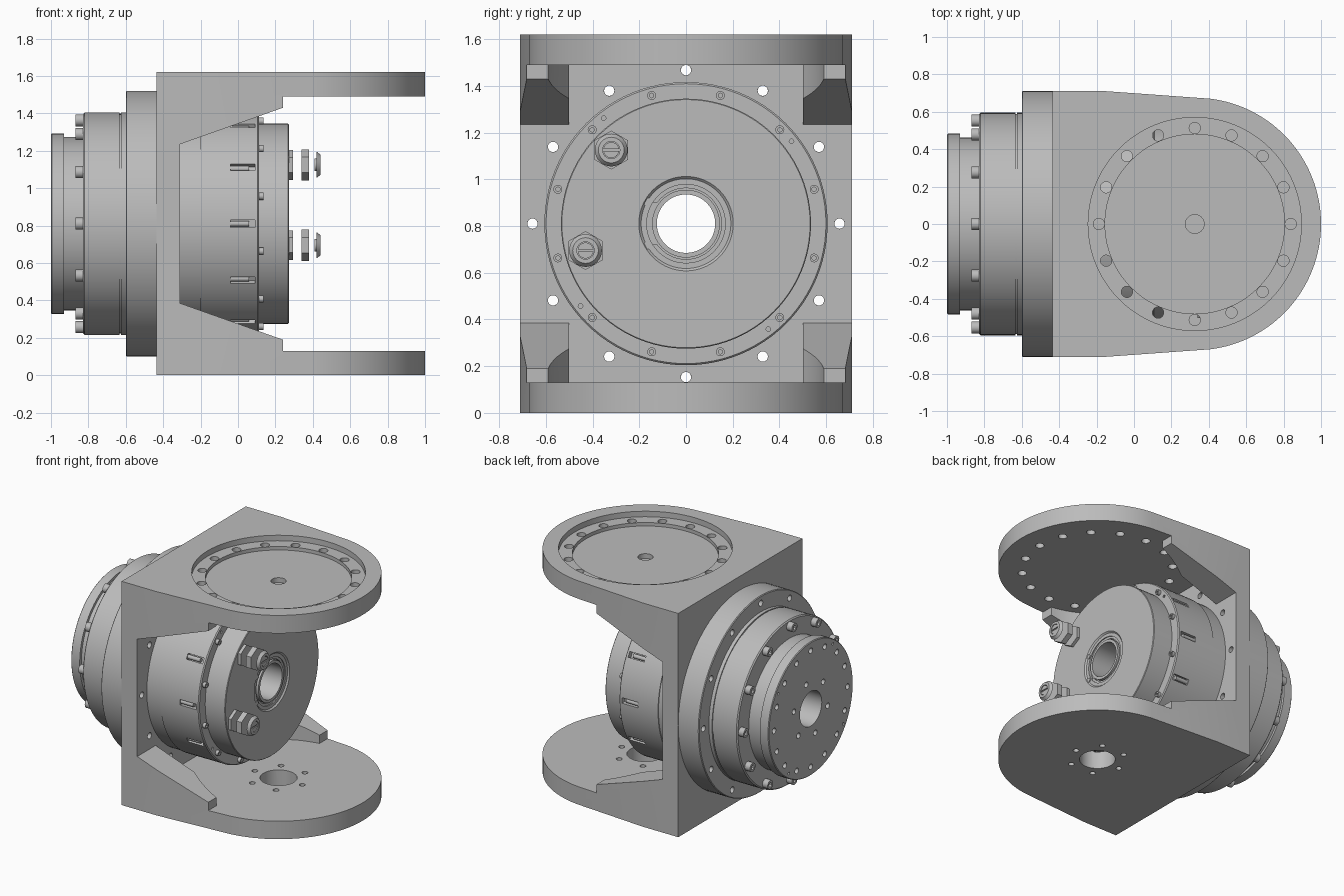
import bpy, bmesh
from math import sin, cos, pi, radians
from mathutils import Vector, Matrix

if "Cube" in bpy.data.objects:
    bpy.data.objects.remove(bpy.data.objects["Cube"])

grey = bpy.data.materials.new("machined grey")
grey.use_nodes = True
grey.diffuse_color = (0.5, 0.5, 0.5, 1)
grey.node_tree.nodes["Principled BSDF"].inputs["Base Color"].default_value = (0.5, 0.5, 0.5, 1)

AXIS_Z = 0.81      # height of the drive axis
PIVOT_X = 0.325    # centre of the fork plates
BORE = 0.125


def finish(name, bm):
    bmesh.ops.recalc_face_normals(bm, faces=bm.faces)
    me = bpy.data.meshes.new(name)
    bm.to_mesh(me)
    bm.free()
    ob = bpy.data.objects.new(name, me)
    bpy.context.collection.objects.link(ob)
    me.materials.append(grey)
    shade(me)
    return ob


def shade(me):
    me.polygons.foreach_set("use_smooth", [True] * len(me.polygons))
    me.set_sharp_from_angle(angle=radians(30))


def add_cyl(bm, a, b, r, n=20, r2=None):
    a, b = Vector(a), Vector(b)
    turn = (b - a).to_track_quat('Z', 'Y').to_matrix().to_4x4()
    bmesh.ops.create_cone(bm, cap_ends=True, segments=n, radius1=r, radius2=r if r2 is None else r2,
                          depth=(b - a).length, matrix=Matrix.Translation((a + b) / 2) @ turn)


def cyls(name, items, n=20):
    bm = bmesh.new()
    for a, b, r in items:
        add_cyl(bm, a, b, r, n)
    return finish(name, bm)


def around_x(count, radius, x0, x1, r, start=0.0):
    """Rods parallel to the drive axis, evenly spaced round it."""
    out = []
    for i in range(count):
        t = radians(start) + 2 * pi * i / count
        y, z = radius * cos(t), AXIS_Z + radius * sin(t)
        out.append(((x0, y, z), (x1, y, z), r))
    return out


def around_z(count, radius, z0, z1, r):
    """Rods parallel to the fork axis, evenly spaced round it."""
    pts = [(PIVOT_X + radius * cos(2 * pi * i / count), radius * sin(2 * pi * i / count)) for i in range(count)]
    return [((x, y, z0), (x, y, z1), r) for x, y in pts]


def lathe(name, profile, n=96):
    """Closed ring profile of (x, radius) spun round the drive axis."""
    bm = bmesh.new()
    rings = []
    for i in range(n):
        t = 2 * pi * i / n
        rings.append([bm.verts.new((x, r * cos(t), AXIS_Z + r * sin(t))) for x, r in profile])
    for i in range(n):
        a, b = rings[i], rings[(i + 1) % n]
        for j in range(len(profile)):
            k = (j + 1) % len(profile)
            bm.faces.new((a[j], a[k], b[k], b[j]))
    return finish(name, bm)


def prism(name, pts, depth):
    bm = bmesh.new()
    face = bm.faces.new([bm.verts.new(p) for p in pts])
    new = bmesh.ops.extrude_face_region(bm, geom=[face])["geom"]
    bmesh.ops.translate(bm, verts=[v for v in new if isinstance(v, bmesh.types.BMVert)], vec=depth)
    return finish(name, bm)


def combine(ob, tool, operation='DIFFERENCE'):
    mod = ob.modifiers.new("cut", 'BOOLEAN')
    mod.operation, mod.solver, mod.object = operation, 'EXACT', tool
    me = bpy.data.meshes.new_from_object(ob.evaluated_get(bpy.context.evaluated_depsgraph_get()))
    ob.modifiers.clear()
    ob.data = me
    shade(me)
    bpy.data.objects.remove(tool)


def box(name, lo, hi):
    (x0, y0, z0), (x1, y1, z1) = lo, hi
    return prism(name, [(x0, y0, z0), (x1, y0, z0), (x1, y1, z0), (x0, y1, z0)], (0, 0, z1 - z0))


# Fork bracket: side profile trimmed to the rounded plan outline
half = [(-0.435, 0), (1.1, 0), (1.1, 0.13), (0.24, 0.13), (0.24, 0.19), (-0.31, 0.385)]
side = half + [(x, 2 * AXIS_Z - z) for x, z in reversed(half)]
bracket = prism("fork_bracket", [(x, -0.8, z) for x, z in side], (0, 1.6, 0))
edge = [(-0.5, -0.71), (-0.15, -0.71)]
arc = [(PIVOT_X + 0.675 * cos(t), 0.675 * sin(t)) for t in [radians(-83 + 166 * i / 64) for i in range(65)]]
plan = edge + arc + [(x, -y) for x, y in reversed(edge)]
combine(bracket, prism("plan", [(x, y, -0.1) for x, y in plan], (0, 0, 1.9)), 'INTERSECT')

# Space between the gussets, with their curved inner faces
combine(bracket, box("gap", (-0.31, -0.5, 0.13), (1.2, 0.5, 1.49)))
combine(bracket, cyls("sweep", [((PIVOT_X, 0, 0.13), (PIVOT_X, 0, 1.49), 0.596)], 96))

# Top plate bearing seat and bolt holes
for radius, floor in ((0.57, 1.58), (0.48, 1.555), (0.05, 1.52)):
    combine(bracket, cyls("seat", [((PIVOT_X, 0, floor), (PIVOT_X, 0, 1.7), radius)], 80))
combine(bracket, cyls("seat_holes", around_z(16, 0.513, 1.4, 1.7, 0.03)))

# Bottom plate pivot hole
combine(bracket, cyls("pivot_holes", [((PIVOT_X, 0, -0.1), (PIVOT_X, 0, 0.2), 0.122)]
                      + around_z(6, 0.19, -0.1, 0.2, 0.02), 32))

# Back wall bore and mounting holes
combine(bracket, cyls("wall_holes", [((-0.6, 0, AXIS_Z), (-0.2, 0, AXIS_Z), 0.3)]
                      + around_x(12, 0.657, -0.6, -0.2, 0.022), 32))

# Mounting flange
flange = lathe("mounting_flange", [(-0.435, BORE), (-0.435, 0.71), (-0.595, 0.71), (-0.6, 0.705), (-0.6, BORE)])
combine(flange, cyls("flange_holes", around_x(12, 0.657, -0.7, -0.3, 0.022)))

# Gear housing with its cap screws
lathe("gear_housing", [(-0.59, BORE), (-0.59, 0.595), (-0.625, 0.595), (-0.625, 0.588), (-0.633, 0.588),
                       (-0.633, 0.595), (-0.82, 0.595), (-0.828, 0.587), (-0.828, BORE)])
screws = cyls("housing_screws", around_x(12, 0.553, -0.87, -0.82, 0.032))
combine(screws, cyls("sockets", around_x(12, 0.553, -0.9, -0.845, 0.017), 6))

# Output disc
lathe("output_neck", [(-0.82, BORE), (-0.82, 0.463), (-0.94, 0.463), (-0.94, BORE)])
disc = lathe("output_disc", [(-0.93, BORE), (-0.93, 0.483), (-0.995, 0.483), (-1, 0.478), (-1, BORE)])
combine(disc, cyls("disc_holes", around_x(16, 0.42, -1.1, -0.95, 0.02)
                   + around_x(6, 0.2, -1.1, -0.95, 0.02, 15)
                   + around_x(4, 0.45, -1.1, -0.97, 0.009, 34)))

# Motor body with slots round the rim
body = lathe("motor_body", [(-0.45, BORE), (-0.45, 0.6), (-0.2, 0.6), (-0.2, 0.606), (0.105, 0.606),
                            (0.112, 0.599), (0.112, BORE)])
bm = bmesh.new()
for i in range(12):
    spin = Matrix.Translation((0.025, 0, AXIS_Z)) @ Matrix.Rotation(i * pi / 6, 4, 'X')
    bmesh.ops.create_cube(bm, size=1, matrix=spin @ Matrix.Translation((0, 0.61, 0))
                          @ Matrix.Diagonal((0.13, 0.08, 0.04, 1)))
combine(body, finish("slots", bm))
cyls("slot_screws", around_x(12, 0.587, -0.045, 0.06, 0.015), 14)
combine(body, cyls("dowel_holes", around_x(4, 0.573, 0.08, 0.2, 0.01, 38), 12))
rim = cyls("rim_screws", around_x(12, 0.568, 0.1, 0.135, 0.019, 15), 16)
combine(rim, cyls("rim_sockets", around_x(12, 0.568, 0.125, 0.2, 0.01, 15), 6))

# Motor end cap with stepped bore and retaining ring
lathe("end_cap", [(0.1, BORE), (0.1, 0.535), (0.268, 0.535), (0.272, 0.531), (0.272, 0.202), (0.262, 0.192),
                  (0.262, 0.168), (0.24, 0.168), (0.24, 0.145), (0.265, 0.145), (0.265, BORE)])
ring = lathe("retaining_ring", [(0.235, 0.152), (0.235, 0.17), (0.255, 0.17), (0.255, 0.152)])
combine(ring, box("ring_gap", (0.2, -0.3, AXIS_Z - 0.09), (0.3, -0.1, AXIS_Z + 0.09)))
lugs = [((0.25, -0.165, AXIS_Z + s * 0.093), (0.268, -0.165, AXIS_Z + s * 0.093), 0.017) for s in (-1, 1)]
cyls("ring_lugs", lugs)

# Cable glands
for label, y, z in (("upper", -0.32, 1.125), ("lower", -0.43, 0.695)):
    bm = bmesh.new()
    for x0, x1, r, n, r2 in ((0.265, 0.295, 0.08, 6, None), (0.29, 0.345, 0.057, 24, None),
                             (0.34, 0.38, 0.083, 6, None), (0.375, 0.42, 0.07, 32, None),
                             (0.42, 0.44, 0.07, 32, 0.055)):
        add_cyl(bm, (x0, y, z), (x1, y, z), r, n, r2)
    gland = finish(label + "_cable_gland", bm)
    combine(gland, cyls("mouth", [((0.425, y, z), (0.5, y, z), 0.037)], 24))
    plug = cyls(label + "_gland_plug", [((0.41, y, z), (0.437, y, z), 0.034)], 24)
    combine(plug, box("slot", (0.43, y - 0.05, z - 0.005), (0.5, y + 0.05, z + 0.005)))
